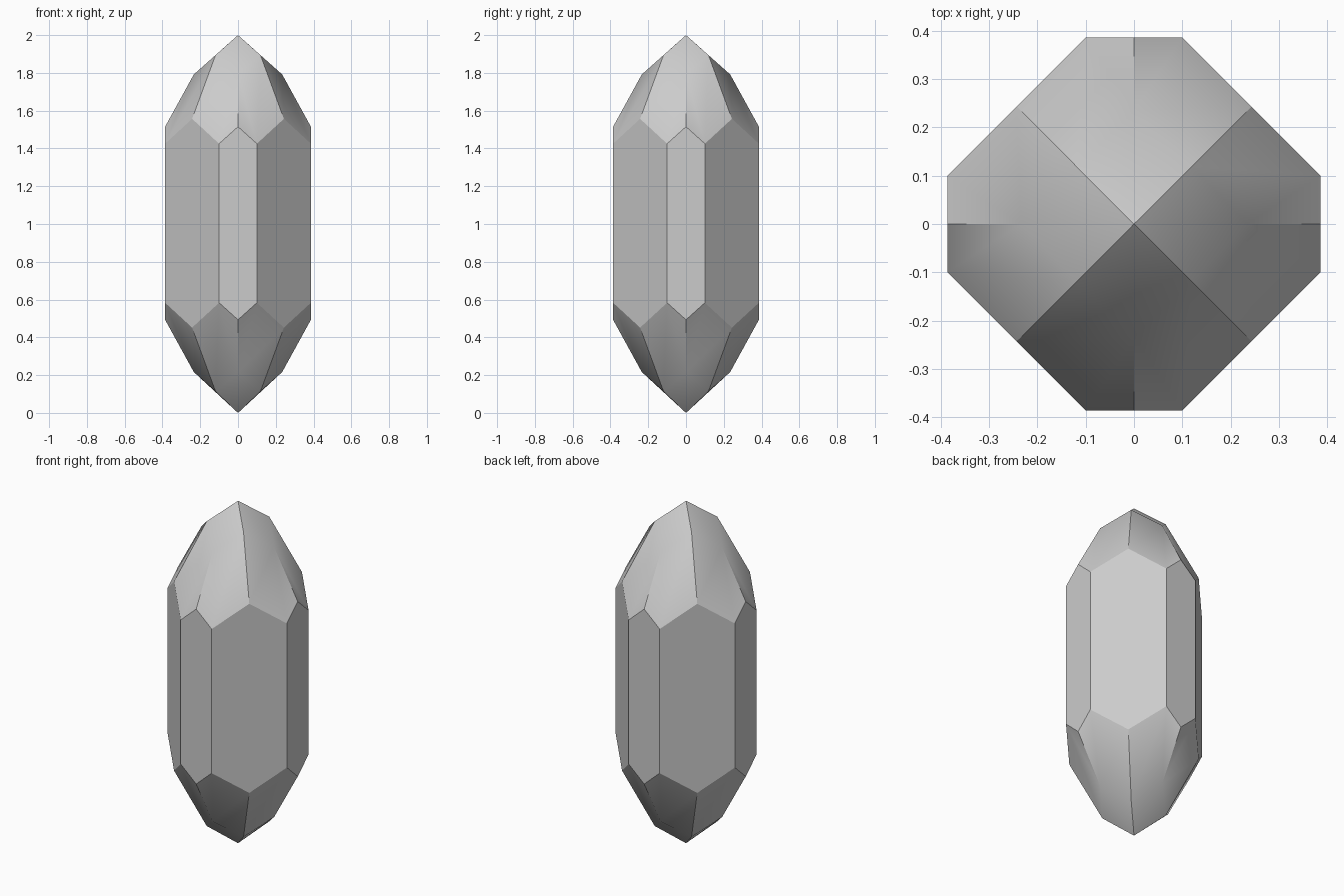
import bpy, bmesh, math
from mathutils import Vector, Matrix

cube = bpy.data.objects.get("Cube")
if cube:
    bpy.data.objects.remove(cube)

# Main dimensions of the cut crystal
MID = 1.004                      # height of the girdle centre
WALL, HALF = 0.386, 0.10         # narrow wall distance and half width
DIAG = (WALL + HALF) / 2         # diagonal wall position along x and y
SIDE, STEEP = 0.9, 1.82          # slopes of the eight crown facets
TIP_AXIS, TIP_DIAG = 0.234, 0.119


def crown_z(x, y):
    """Height of a crown facet above the girdle centre."""
    return 0.511 + (WALL - y) * STEEP - x * SIDE


def end_points(sign, tip):
    """Corner points of one pointed end, x measured to either side."""
    def point(x, y):
        return Vector((x, -y, MID + sign * crown_z(abs(x), y)))
    return {"peak": point(0, WALL),
            "axis": point(0, TIP_AXIS),
            "corner": [point(s * HALF, WALL) for s in (-1, 1)],
            "wide": [point(s * DIAG, DIAG) for s in (-1, 1)],
            "tip_side": [point(s * TIP_DIAG, TIP_DIAG) for s in (-1, 1)],
            "tip": Vector((0, 0, tip))}


bm = bmesh.new()


def add_face(points, turn):
    bm.faces.new([bm.verts.new(turn @ p) for p in points])


top, bottom = end_points(1, 2.0), end_points(-1, 0.0)
for quarter in range(4):
    turn = Matrix.Rotation(quarter * math.pi / 2, 3, 'Z')
    next_turn = Matrix.Rotation(math.pi / 2, 3, 'Z')
    # Pointed ends: two crown facets and one tip facet each
    for e in (top, bottom):
        for i in (0, 1):
            add_face([e["peak"], e["corner"][i], e["wide"][i],
                      e["tip_side"][i], e["axis"]], turn)
        add_face([e["axis"], e["tip_side"][0], e["tip"], e["tip_side"][1]], turn)
    # Narrow wall
    add_face([top["corner"][0], top["peak"], top["corner"][1],
              bottom["corner"][1], bottom["peak"], bottom["corner"][0]], turn)
    # Wide diagonal wall
    add_face([top["corner"][1], top["wide"][1], next_turn @ top["corner"][0],
              next_turn @ bottom["corner"][0], bottom["wide"][1],
              bottom["corner"][1]], turn)

bmesh.ops.remove_doubles(bm, verts=bm.verts, dist=0.001)
bmesh.ops.recalc_face_normals(bm, faces=bm.faces)
mesh = bpy.data.meshes.new("crystal")
bm.to_mesh(mesh)
bm.free()
crystal = bpy.data.objects.new("crystal", mesh)
bpy.context.collection.objects.link(crystal)

# Plain grey stone
grey = bpy.data.materials.new("grey_stone")
grey.use_nodes = True
colour = (0.6, 0.6, 0.6, 1)
grey.diffuse_color = colour
grey.node_tree.nodes["Principled BSDF"].inputs["Base Color"].default_value = colour
mesh.materials.append(grey)

# Soft tips, crisp crown and walls
bpy.context.view_layer.objects.active = crystal
crystal.select_set(True)
bpy.ops.object.shade_smooth_by_angle(angle=math.radians(31))
